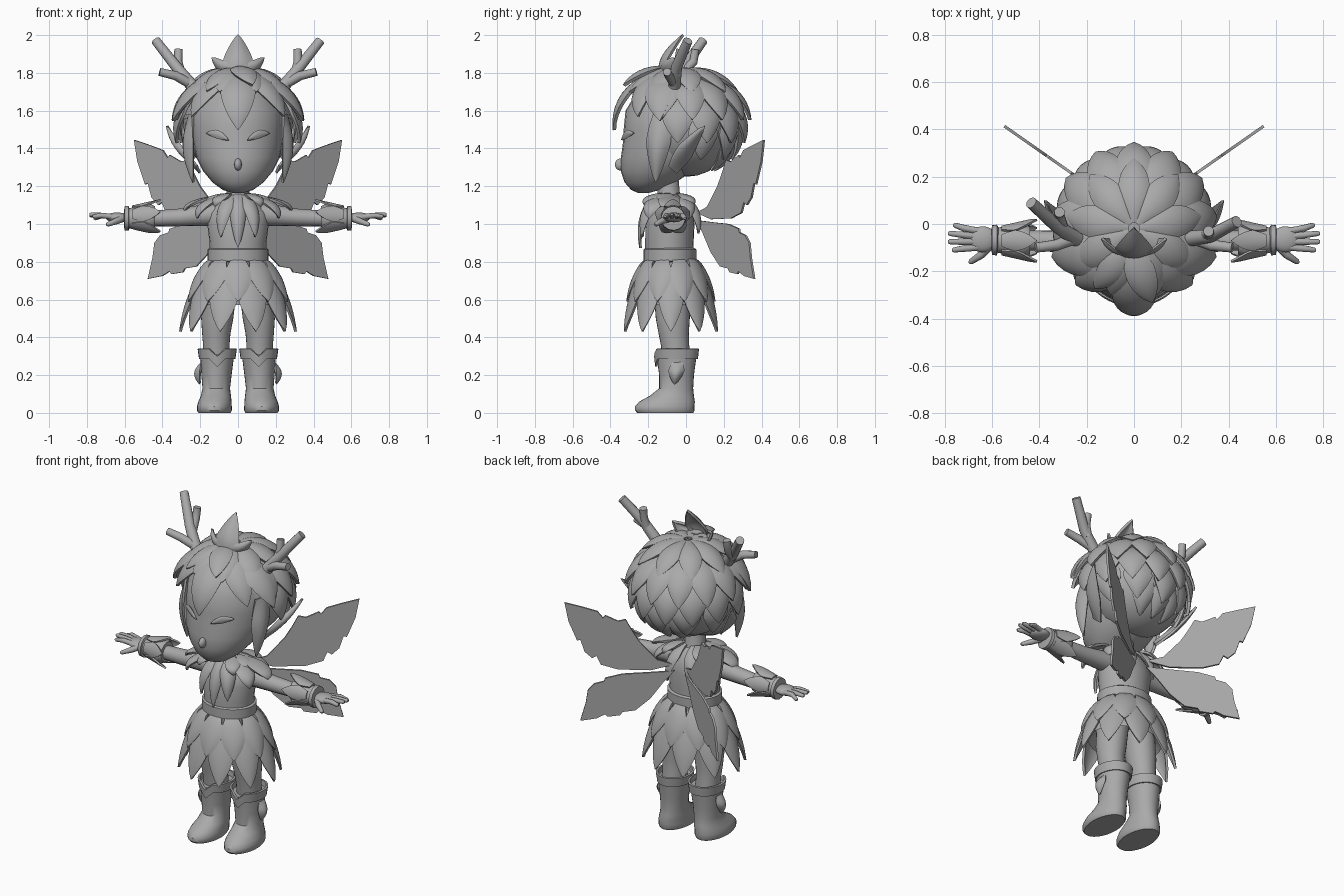
import bpy, bmesh
from math import sin, cos, pi, sqrt, radians
from mathutils import Vector

if "Cube" in bpy.data.objects:
    bpy.data.objects.remove(bpy.data.objects["Cube"])

grey = bpy.data.materials.new("plain_grey")
grey.diffuse_color = (0.4, 0.4, 0.4, 1)
grey.use_nodes = True
grey.node_tree.nodes["Principled BSDF"].inputs["Base Color"].default_value = grey.diffuse_color


def finish(name, bm, mirror=False, thick=0):
    bmesh.ops.remove_doubles(bm, verts=bm.verts, dist=0.0004)
    bmesh.ops.recalc_face_normals(bm, faces=bm.faces)
    me = bpy.data.meshes.new(name)
    bm.to_mesh(me)
    bm.free()
    me.materials.append(grey)
    ob = bpy.data.objects.new(name, me)
    bpy.context.collection.objects.link(ob)
    if thick:
        m = ob.modifiers.new("thickness", 'SOLIDIFY')
        m.thickness, m.offset = thick, 0
    if mirror:
        ob.modifiers.new("mirror", 'MIRROR')
    return ob


def skin(name, rings, mirror=False):
    """Closed skin over rings of points."""
    bm = bmesh.new()
    vs = [[bm.verts.new(p) for p in r] for r in rings]
    n = len(vs[0])
    for a, b in zip(vs, vs[1:]):
        for i in range(n):
            bm.faces.new((a[i], a[(i + 1) % n], b[(i + 1) % n], b[i]))
    bm.faces.new(vs[0])
    bm.faces.new(vs[-1])
    return finish(name, bm, mirror)


def loft(name, rows, mirror=False, n=28):
    """Horizontal ellipses: z, centre x, centre y, radius x, radius y."""
    return skin(name, [[(cx + rx * cos(2 * pi * i / n), cy + ry * sin(2 * pi * i / n), z)
                        for i in range(n)] for z, cx, cy, rx, ry in rows], mirror)


def tube(name, pts, radii, mirror=False, n=14):
    pts = [Vector(p) for p in pts]
    rings = []
    for k, p in enumerate(pts):
        t = (pts[min(k + 1, len(pts) - 1)] - pts[max(k - 1, 0)]).normalized()
        u = t.cross(Vector((0, 1, 0.05))).normalized()
        v = t.cross(u)
        rings.append([p + radii[k] * (u * cos(2 * pi * i / n) + v * sin(2 * pi * i / n)) for i in range(n)])
    return skin(name, rings, mirror)


def ball(name, c, r, mirror=False):
    bm = bmesh.new()
    bmesh.ops.create_uvsphere(bm, u_segments=24, v_segments=14, radius=1)
    for v in bm.verts:
        v.co = Vector([c[i] + r[i] * v.co[i] for i in range(3)])
    return finish(name, bm, mirror)


def sheet(name, f, nu=8, nv=10, thick=0.014, mirror=False):
    """Thin surface f(u, s) with u in -1..1 and s in 0..1."""
    bm = bmesh.new()
    vs = [[bm.verts.new(f(-1 + 2 * i / nu, j / nv)) for i in range(nu + 1)] for j in range(nv + 1)]
    for j in range(nv):
        for i in range(nu):
            bm.faces.new((vs[j][i], vs[j][i + 1], vs[j + 1][i + 1], vs[j + 1][i]))
    return finish(name, bm, mirror, thick)


def width(s):
    return (1 - s ** 1.9) * (0.55 + 0.45 * min(1, s * 2.5))


def free_leaf(name, base, tip, side, w, bulge=(0, 0, 0), mirror=False):
    """Leaf from base to tip, bowed along the bulge vector."""
    base, tip, side, bulge = map(Vector, (base, tip, side, bulge))
    return sheet(name, lambda u, s: base.lerp(tip, s) + side * (u * w * width(s))
                 + bulge * sin(pi * s) * (1.2 - u * u), mirror=mirror)


# head, neck and face
loft("head", [(1.165, 0, -.225, .03, .03), (1.18, 0, -.215, .08, .075), (1.22, 0, -.19, .135, .135),
              (1.28, 0, -.155, .185, .19), (1.35, 0, -.125, .22, .22), (1.42, 0, -.10, .235, .235),
              (1.5, 0, -.08, .245, .25), (1.6, 0, -.07, .24, .25), (1.7, 0, -.06, .18, .2), (1.78, 0, -.05, .08, .08)])
tube("neck", [(0, -.085, 1.08), (0, -.09, 1.15), (0, -.1, 1.26)], [.08, .06, .06])
ball("nose", (0, -.345, 1.315), (.02, .032, .032))


def eye(u, s):
    x = .05 + .115 * s
    z = 1.445 + .035 * s + u * .021 * sin(pi * s) + .012 * sin(pi * s)
    return x, -.094 - .246 * sqrt(1 - (x / .24) ** 2) - .006 * (1 - u * u), z


sheet("eye", eye, thick=0.008, mirror=True)
free_leaf("ear", (.21, -.07, 1.29), (.375, .1, 1.52), (-.25, .6, -.55), .062, (.03, -.02, 0), True)

# hair: scalp and rows of leaf locks
ball("scalp", (0, .0, 1.53), (.29, .27, .28))


def lock(name, a, t0, t1, w, lift=.1, skew=0, k0=1.0):
    def f(u, s):
        t, az = t0 + (t1 - t0) * s, a + skew * s + u * w * width(s)
        k = k0 + lift * s + .05 * (1 - u * u) * sin(pi * s)
        return (.30 * k * sin(t) * sin(az), -.02 - .31 * k * sin(t) * cos(az), 1.52 + .29 * k * cos(t))
    sheet(name, f, thick=.018)


for i in range(9):
    lock("crown_lock", 2 * pi * (i + .5) / 9, .08, 1.0, .52, .1, k0=1.02)
for i in range(9):
    lock("upper_back_lock", 1.25 + (2 * pi - 2.5) * i / 8, .6, 1.48, .36, .16)
for i in range(8):
    lock("middle_back_lock", 1.5 + (2 * pi - 3.0) * i / 7, 1.05, 1.85, .34, .14, k0=.98)
for i in range(5):
    lock("lower_back_lock", 1.95 + (2 * pi - 3.9) * i / 4, 1.45, 2.2, .33, .08, k0=.95)
for i in range(3):
    lock("nape_lock", pi + .45 * (i - 1), 1.8, 2.55, .3, .05, k0=.92)
lock("centre_fringe", 0, .45, 1.64, .42, .1, k0=1.06)
lock("small_fringe", .05, .2, .95, .45, .2, .2, 1.06)
lock("small_fringe", -.4, .2, 1.0, .4, .1, -.2, 1.05)
for sg in (-1, 1):
    lock("side_fringe", sg * .5, .35, 1.42, .4, .08, sg * .32, 1.03)
    lock("temple_fringe", sg * .95, .4, 1.5, .4, .2, sg * .3, 1.0)
free_leaf("side_lock", (.25, -.13, 1.58), (.235, -.16, 1.22), (.25, 1, 0), .075, (.035, -.01, 0), True)

# crest leaves on top of the head
free_leaf("crest_leaf", (0, -.14, 1.78), (0, -.015, 2.0), (1, 0, 0), .09, (0, -.035, 0))
free_leaf("crest_side_leaf", (.03, -.11, 1.79), (.135, -.06, 1.88), (.5, .6, -.5), .055, (.01, -.02, 0), True)

# antlers, each with two twigs
for sx, lean in ((1, 0), (-1, .08)):
    tube("antler", [(sx * .19, -.075, 1.66), (sx * .25, -.06, 1.74), (sx * .325, -.05 + lean * .5, 1.83),
                    (sx * .435, .01 + lean, 1.97)], [.04, .033, .029, .025])
    tube("antler_outer_twig", [(sx * .25, -.06, 1.74), (sx * .33, -.09, 1.785), (sx * .415, -.1, 1.805)],
         [.026, .024, .021])
    tube("antler_upper_twig", [(sx * .3, -.05 + lean * .3, 1.79), (sx * .318, -.04 + lean, 1.86),
                               (sx * .315, -.03 + lean, 1.925)], [.026, .023, .022])

# torso and belt
loft("torso", [(.76, 0, -.085, .15, .13), (.9, 0, -.088, .15, .128), (1.0, 0, -.085, .163, .13),
               (1.06, 0, -.08, .16, .115), (1.11, 0, -.08, .11, .09), (1.14, 0, -.085, .06, .06)])
loft("belt", [(.80, 0, -.085, .15, .13), (.805, 0, -.085, .162, .14), (.865, 0, -.085, .162, .14),
              (.872, 0, -.085, .15, .13)])


# collar leaves draped over chest, shoulders and back
def collar(name, a, reach, drop, w, k0=0.0):
    def f(u, s):
        az = a + u * w * width(s)
        r = .055 + k0 + (reach - .055) * sin(s * pi / 2) + .02 * (1 - u * u) * sin(pi * s)
        return r * sin(az), -.085 - r * cos(az), 1.15 + k0 * .5 - drop * s ** 1.5
    sheet(name, f)


collar("chest_leaf", 0, .15, .28, .4, .006)
for sg in (-1, 1):
    for a, reach, drop, w in ((.55, .17, .22, .4), (1.1, .24, .12, .38), (1.55, .28, .09, .36),
                              (2.05, .22, .12, .4), (2.65, .17, .2, .4)):
        collar("collar_leaf", sg * a, reach, drop, w)
    for a in (.75, 1.35, 2.3):
        collar("upper_collar_leaf", sg * a, .16, .06, .4, .012)


# skirt of two leaf rows over an inner cone
def skirt_leaf(name, a, h0, h1, w, k):
    def f(u, s):
        h = h0 + (h1 - h0) * s
        az = a + u * w * width(s)
        g = h ** .65
        k2 = k + .05 * (1 - u * u) * sin(pi * s)
        return k2 * (.14 + .165 * g) * sin(az), -.08 - k2 * (.125 + .13 * g) * cos(az), .81 - .38 * h
    sheet(name, f)


for i in range(10):
    skirt_leaf("upper_skirt_leaf", 2 * pi * i / 10, 0, .58, .42, 1.06)
    skirt_leaf("lower_skirt_leaf", 2 * pi * (i + .5) / 10, .1, 1, .42, 1.0)
loft("inner_skirt", [(.8, 0, -.08, .13, .115), (.7, 0, -.08, .19, .165), (.6, 0, -.08, .225, .19),
                     (.57, 0, -.08, .22, .185), (.65, 0, -.08, .15, .13)])

# legs and boots
loft("leg", [(.7, .09, -.075, .09, .1), (.5, .11, -.07, .085, .09), (.42, .115, -.065, .075, .08),
             (.36, .115, -.058, .07, .075), (.28, .115, -.05, .07, .075)], True)
loft("boot", [(0, .125, -.11, .085, .148), (.012, .125, -.112, .092, .157), (.035, .125, -.112, .092, .157),
              (.06, .122, -.1, .088, .147), (.09, .117, -.075, .08, .117), (.13, .115, -.052, .073, .09),
              (.2, .114, -.05, .08, .092), (.31, .11, -.05, .09, .107), (.31, .11, -.05, .07, .08)], True)


def cuff(u, s):
    a = pi * u
    z = .34 - .055 * s - .04 * max(0, 1 - abs(a) / .45)
    return .11 + (.098 - .008 * s) * sin(a), -.05 - (.113 - .006 * s) * cos(a), z


sheet("boot_cuff", cuff, 28, 3, .012, True)
free_leaf("boot_leaf", (.19, -.045, .265), (.2, -.06, .155), (0, 1, 0), .045, (.025, 0, 0), True)

# arms, leafy bracers and hands
tube("arm", [(.12, -.08, 1.05), (.2, -.08, 1.045), (.3, -.075, 1.035), (.42, -.07, 1.03), (.58, -.065, 1.03)],
     [.06, .055, .047, .043, .038], True)
tube("bracer", [(.44, -.07, 1.035), (.47, -.07, 1.035), (.53, -.07, 1.03), (.575, -.068, 1.03),
                (.58, -.068, 1.03), (.6, -.068, 1.03), (.603, -.068, 1.03)],
     [.06, .075, .062, .054, .066, .064, .045], True)
for i in range(5):
    az = 2 * pi * i / 5

    def bracer_leaf(u, s, az=az):
        b, r = az + u * .75 * width(s), .058 + .034 * s
        return .56 - .15 * s, -.07 + r * sin(b), 1.035 + r * cos(b)
    sheet("bracer_leaf", bracer_leaf, thick=.01, mirror=True)
ball("palm", (.64, -.065, 1.035), (.062, .055, .026), True)
for y0, y1, x1, z1 in ((-.03, -.005, .765, 1.03), (-.053, -.04, .787, 1.045),
                       (-.075, -.075, .787, 1.05), (-.098, -.11, .77, 1.04)):
    tube("finger", [(.655, y0, 1.037), (.72, (y0 + y1) / 2, 1.045), (x1 - .008, y1, z1), (x1, y1, z1)],
         [.015, .0145, .011, .006], True, 10)
tube("thumb", [(.61, -.09, 1.03), (.645, -.13, 1.015), (.69, -.16, .998), (.697, -.163, .995)],
     [.02, .017, .012, .006], True, 10)

# notched leaf wings, swept back at an angle
for name, outline in (
        ("upper_wing", [(.04, 1.06), (.12, 1.09), (.2, 1.2), (.235, 1.27), (.265, 1.34), (.3, 1.33), (.36, 1.365),
                        (.37, 1.35), (.395, 1.39), (.46, 1.415), (.548, 1.445), (.53, 1.33), (.49, 1.21),
                        (.475, 1.215), (.455, 1.14), (.42, 1.1), (.4, 1.115), (.38, 1.06), (.3, 1.03), (.15, 1.025)]),
        ("lower_wing", [(.04, 1.02), (.15, 1.01), (.28, 1.0), (.36, .975), (.365, .955), (.41, .94), (.44, .9),
                        (.45, .82), (.475, .71), (.4, .725), (.36, .75), (.35, .735), (.29, .745),
                        (.28, .765), (.22, .775), (.15, .85), (.09, .95)])):
    bm = bmesh.new()
    bm.faces.new([bm.verts.new((x, .03 + .7 * x, z)) for x, z in outline])
    finish(name, bm, True, .012)

# apply modifiers and shade smooth with crisp edges
bpy.ops.object.select_all(action='SELECT')
bpy.context.view_layer.objects.active = bpy.context.selected_objects[0]
bpy.ops.object.convert(target='MESH')
bpy.ops.object.shade_smooth_by_angle(angle=radians(40))
